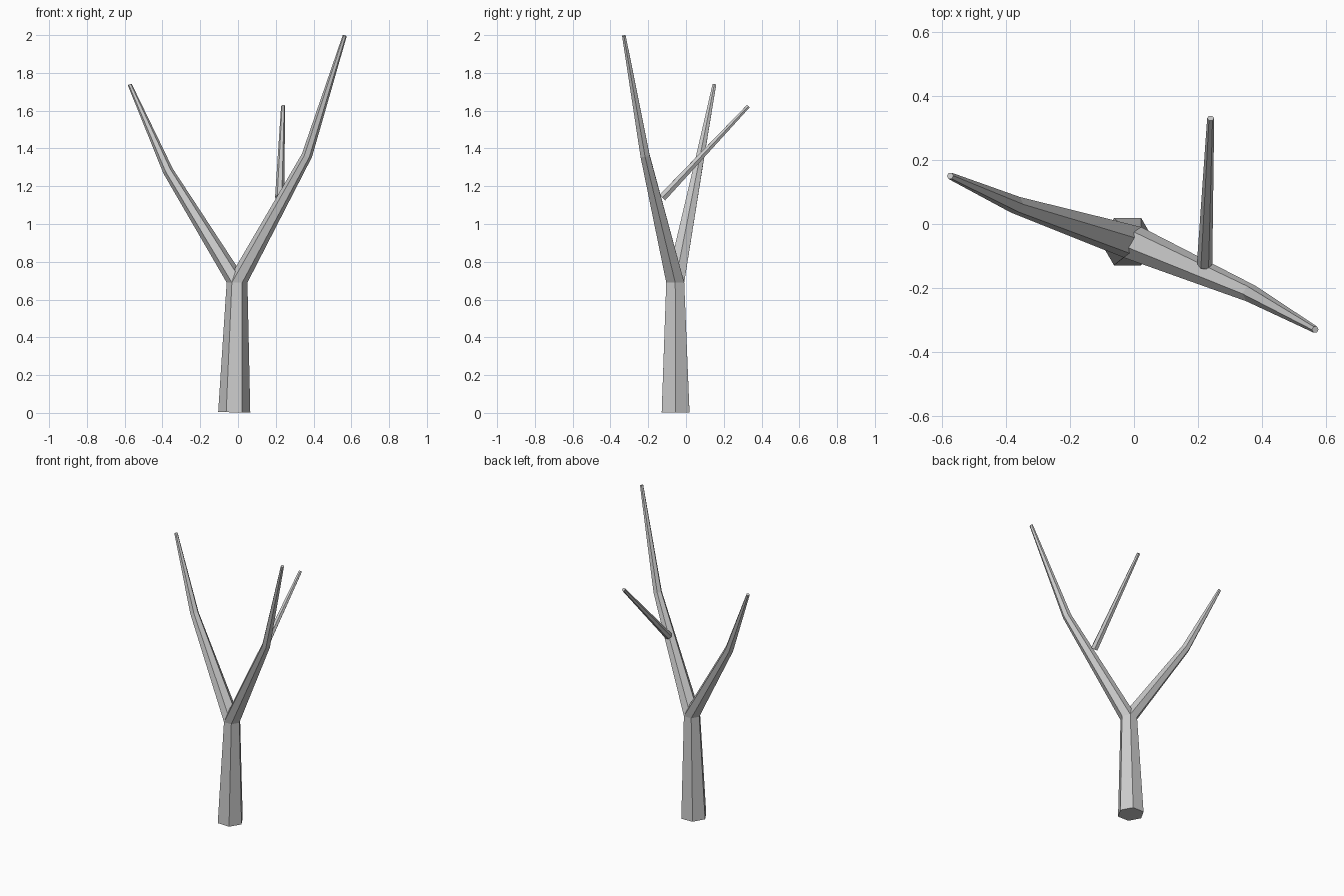
import bpy, bmesh, math
from mathutils import Vector

cube = bpy.data.objects.get("Cube")
if cube:
    bpy.data.objects.remove(cube, do_unlink=True)

# One plain grey for the whole tree
bark = bpy.data.materials.new("grey_bark")
bark.use_nodes = True
grey = (0.6, 0.6, 0.6, 1)
bark.diffuse_color = grey
bark.node_tree.nodes["Principled BSDF"].inputs["Base Color"].default_value = grey

UP = Vector((0, 0, 1))
SIDES = 6


def limb(name, rings, cap_start=False, cap_end=False):
    """Tapered six-sided limb; each ring is (centre, radius, facing direction)."""
    bm = bmesh.new()
    loops = []
    for centre, radius, facing in rings:
        turn = UP.rotation_difference(Vector(facing).normalized())
        loop = []
        for i in range(SIDES):
            a = math.tau * i / SIDES
            spoke = Vector((math.cos(a), math.sin(a), 0)) * radius
            loop.append(bm.verts.new(Vector(centre) + turn @ spoke))
        loops.append(loop)
    for low, high in zip(loops, loops[1:]):
        for i in range(SIDES):
            j = (i + 1) % SIDES
            bm.faces.new((low[i], low[j], high[j], high[i]))
    if cap_start:
        bm.faces.new(loops[0][::-1])
    if cap_end:
        bm.faces.new(loops[-1])
    mesh = bpy.data.meshes.new(name)
    bm.to_mesh(mesh)
    bm.free()
    mesh.materials.append(bark)
    obj = bpy.data.objects.new(name, mesh)
    bpy.context.collection.objects.link(obj)


def fork(name, elbow, tip):
    """Main branch that grows from the trunk top and bends at an elbow."""
    upper = Vector(tip) - Vector(elbow)
    limb(name, [(crotch, 0.055, UP), (elbow, 0.028, upper), (tip, 0.011, upper)],
         cap_end=True)


# Trunk, leaning slightly
base = Vector((-0.02, -0.055, 0.003))
crotch = Vector((-0.005, -0.057, 0.69))
limb("trunk", [(base, 0.085, crotch - base), (crotch, 0.055, UP)], cap_start=True)

# Two main branches
fork("left_branch", (0.365, -0.217, 1.363), (0.565, -0.329, 1.997))
fork("right_branch", (-0.37, 0.06, 1.28), (-0.573, 0.15, 1.738))

# Thin side branch reaching backwards from the left branch
start, end = Vector((0.22, -0.125, 1.14)), Vector((0.239, 0.33, 1.624))
limb("side_branch", [(start, 0.024, end - start), (end, 0.011, end - start)],
     cap_start=True, cap_end=True)
